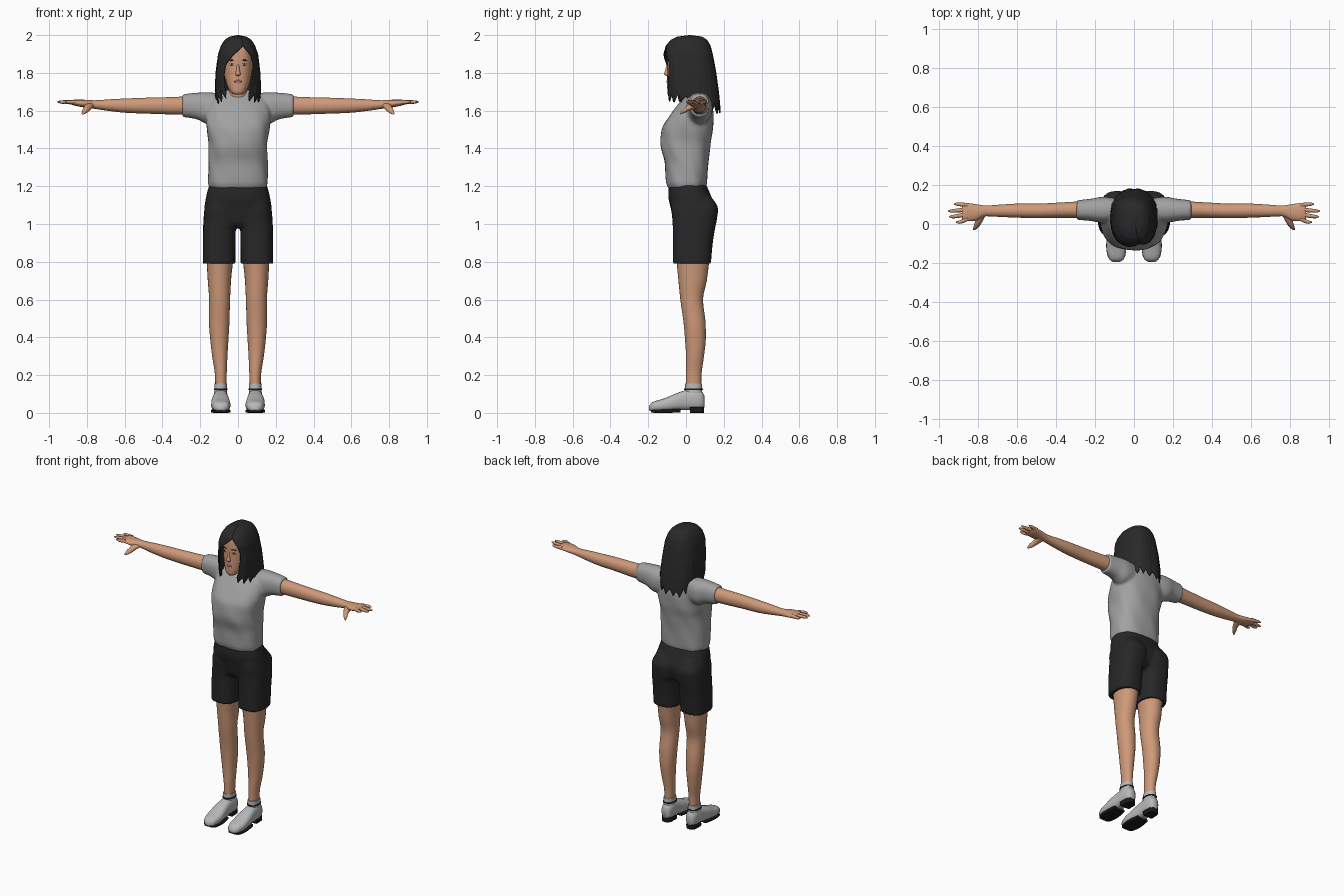
import bpy, bmesh, math, random
from mathutils import Matrix

random.seed(4)
if "Cube" in bpy.data.objects:
    bpy.data.objects.remove(bpy.data.objects["Cube"])


def material(name, r, g, b):
    m = bpy.data.materials.new(name)
    m.use_nodes = True
    m.diffuse_color = (r, g, b, 1)
    node = m.node_tree.nodes["Principled BSDF"]
    node.inputs["Base Color"].default_value = (r, g, b, 1)
    node.inputs["Roughness"].default_value = 0.8
    return m


SKIN = material("warm skin", .62, .32, .19)
SHIRT = material("grey cotton", .36, .36, .36)
SHORTS = material("charcoal cloth", .02, .02, .021)
HAIR = material("black hair", .022, .022, .023)
SHOE = material("pale grey leather", .48, .48, .48)
SOLE = material("black rubber", .01, .01, .01)
LIPS = material("muted lips", .42, .16, .12)
EYE = material("eye white", .5, .48, .45)


def slopes(rows, k):
    """Monotone tangents for column k of a station table."""
    sec = [(q[k] - p[k]) / (q[0] - p[0]) for p, q in zip(rows, rows[1:])]
    mid = [2 * a * b / (a + b) if a * b > 0 else 0 for a, b in zip(sec, sec[1:])]
    return [sec[0]] + mid + [sec[-1]]


def resample(rows, steps):
    """Smoothly interpolate between stations."""
    tangents = [slopes(rows, k) for k in range(len(rows[0]))]
    out = []
    for i, (p, q) in enumerate(zip(rows, rows[1:])):
        h = q[0] - p[0]
        for j in range(steps):
            t = j / steps
            f = t * t * (3 - 2 * t)
            out.append([a + (b - a) * f + h * t * (1 - t) * ((1 - t) * m[i] - t * m[i + 1])
                        for a, b, m in zip(p, q, tangents)])
    return out + [list(rows[-1])]


def loft(bm, axis, rows, power=2.3, sides=28, steps=4, both=False, ripple=0):
    """Skin rounded sections (position, a0, a1, b0, b1) along an axis."""
    along, a, b = {"x": (0, 1, 2), "y": (1, 0, 2), "z": (2, 0, 1)}[axis]
    for side in ((1, -1) if both else (1,)):
        rings = []
        for s, a0, a1, b0, b1 in resample(rows, steps):
            ring = []
            for i in range(sides):
                ang = math.tau * i / sides
                c, d = math.cos(ang), math.sin(ang)
                wave = 1 + ripple * math.sin(7 * ang + 30 * s)
                co = [0, 0, 0]
                co[along] = s
                co[a] = (a0 + a1) / 2 + wave * (a1 - a0) / 2 * math.copysign(abs(c) ** (2 / power), c)
                co[b] = (b0 + b1) / 2 + wave * (b1 - b0) / 2 * math.copysign(abs(d) ** (2 / power), d)
                co[0] *= side
                ring.append(bm.verts.new(co))
            rings.append(ring)
        for p, q in zip(rings, rings[1:]):
            for i in range(sides):
                j = (i + 1) % sides
                bm.faces.new((p[i], p[j], q[j], q[i]))
        bm.faces.new(rings[0])
        bm.faces.new(rings[-1])


def finish(name, bm, mat, voxel=0):
    bmesh.ops.recalc_face_normals(bm, faces=bm.faces)
    mesh = bpy.data.meshes.new(name)
    bm.to_mesh(mesh)
    bm.free()
    mesh.materials.append(mat)
    mesh.shade_smooth()
    mesh.set_sharp_from_angle(angle=math.radians(55))
    obj = bpy.data.objects.new(name, mesh)
    bpy.context.collection.objects.link(obj)
    if voxel:  # fuse overlapping volumes into one garment
        mod = obj.modifiers.new("fuse", "REMESH")
        mod.mode = "VOXEL"
        mod.voxel_size = voxel
        mod.use_smooth_shade = True
        soft = obj.modifiers.new("soften", "SMOOTH")
        soft.iterations = 4
    return obj


def part(name, mat, axis, rows, **options):
    bm = bmesh.new()
    loft(bm, axis, rows, **options)
    return finish(name, bm, mat)


def centred(rows):
    return [(z, -r, r, y0, y1) for z, r, y0, y1 in rows]


# Shirt: torso and sleeves fused
bm = bmesh.new()
loft(bm, "z", centred([
    (1.19, .15, -.095, .105), (1.22, .158, -.105, .112), (1.32, .157, -.112, .118),
    (1.42, .155, -.135, .13), (1.5, .166, -.128, .143), (1.57, .172, -.09, .145),
    (1.63, .165, -.045, .14), (1.67, .14, -.01, .135), (1.695, .1, .01, .12),
    (1.71, .06, .015, .1)]), power=2.5, sides=56, ripple=.012)
loft(bm, "x", [(.08, .02, .13, 1.54, 1.69), (.16, .005, .14, 1.53, 1.697),
               (.22, .015, .13, 1.555, 1.695), (.295, .022, .122, 1.567, 1.687)], both=True)
finish("shirt", bm, SHIRT, .008)

# Shorts: pelvis and two wide legs fused
bm = bmesh.new()
loft(bm, "z", centred([
    (.98, .09, -.04, .1), (1.01, .165, -.065, .14), (1.08, .178, -.08, .157),
    (1.15, .168, -.094, .132), (1.215, .15, -.09, .104)]), power=2.5)
loft(bm, "z", [(.79, .014, .187, -.07, .132), (.9, .013, .186, -.07, .142),
               (.97, .012, .185, -.07, .153), (1.02, -.01, .183, -.072, .163),
               (1.08, -.005, .178, -.078, .17), (1.15, .01, .15, -.075, .13)],
     power=2.6, both=True)
finish("shorts", bm, SHORTS, .008)

# Bare legs
part("legs", SKIN, "z", [
    (.13, .062, .12, 0, .08), (.2, .06, .122, 0, .082), (.3, .056, .137, 0, .095),
    (.4, .05, .148, -.006, .105), (.47, .046, .153, -.012, .104), (.6, .042, .153, -.03, .09),
    (.7, .037, .16, -.04, .11), (.85, .02, .168, -.055, .128)], power=2.1, both=True)

# Arms with palms, fingers and thumbs
part("arms", SKIN, "x", [
    (.25, .03, .118, 1.578, 1.677), (.35, .032, .112, 1.58, 1.672), (.5, .03, .105, 1.585, 1.668),
    (.58, .032, .105, 1.588, 1.665), (.68, .036, .1, 1.598, 1.66), (.76, .04, .095, 1.61, 1.655),
    (.82, .016, .103, 1.618, 1.658), (.87, .014, .108, 1.628, 1.658),
    (.885, .022, .1, 1.635, 1.652)], power=2.1, both=True)
bm = bmesh.new()
for root, tip, reach in ((.026, .01, .915), (.05, .038, .95), (.074, .067, .955), (.097, .102, .925)):
    loft(bm, "x", [(.855, root - .011, root + .011, 1.632, 1.656),
                   (reach - .02, tip - .009, tip + .009, 1.637, 1.655),
                   (reach, tip - .003, tip + .003, 1.643, 1.65)],
         power=2, sides=12, both=True)
loft(bm, "y", [(.06, .755, .815, 1.615, 1.65), (.02, .775, .815, 1.6, 1.635),
               (-.015, .797, .825, 1.585, 1.61), (-.03, .815, .828, 1.58, 1.592)],
     power=2, sides=14, both=True)
finish("fingers_and_thumbs", bm, SKIN)

# Shoes, socks, collars and soles
part("shoes", SHOE, "y", [
    (-.196, .074, .108, .014, .036), (-.18, .052, .128, .008, .056), (-.12, .04, .142, .008, .075),
    (-.06, .045, .14, .012, .1), (0, .052, .132, .015, .12), (.05, .053, .13, .015, .126),
    (.085, .06, .122, .02, .112), (.098, .075, .108, .03, .09)], power=2.6, both=True)
part("socks", SHOE, "z", [(.1, .058, .126, -.006, .086), (.155, .059, .124, -.004, .084)],
     both=True)
part("shoe_collars", SOLE, "z", [(.122, .055, .128, -.01, .089), (.129, .055, .128, -.01, .089)],
     both=True)
bm = bmesh.new()
loft(bm, "y", [(-.185, .06, .12, .003, .014), (-.165, .045, .136, 0, .016), (-.11, .039, .143, 0, .018),
               (-.03, .05, .134, .002, .022)], power=5, both=True)
loft(bm, "y", [(.02, .054, .128, 0, .032), (.075, .056, .126, 0, .032), (.096, .072, .11, 0, .032)],
     power=7, both=True)
finish("soles_and_heels", bm, SOLE)

# Head, neck and nose
part("head", SKIN, "z", centred([
    (1.685, .022, -.088, -.03), (1.7, .04, -.098, 0), (1.74, .06, -.1, .05), (1.8, .074, -.1, .09),
    (1.86, .08, -.1, .11), (1.92, .076, -.096, .11), (1.96, .058, -.075, .09),
    (1.98, .03, -.04, .06)]))
part("neck", SKIN, "z", centred([(1.62, .06, -.005, .1), (1.68, .048, -.01, .085),
                                 (1.76, .048, -.02, .085)]))
part("nose", SKIN, "z", centred([(1.784, .009, -.106, -.08), (1.793, .014, -.117, -.08),
                                 (1.81, .01, -.112, -.08), (1.85, .006, -.1, -.08)]), sides=14)


def face_plates(name, mat, spots, size):
    """Thin oval details lying on the face."""
    bm = bmesh.new()
    for x, y, z in spots:
        place = Matrix.Translation((x, y, z)) @ Matrix.Rotation(x * 9, 4, "Z")
        bmesh.ops.create_uvsphere(bm, u_segments=16, v_segments=8, radius=1,
                                  matrix=place @ Matrix.Diagonal((size[0], .004, size[1], 1)))
    finish(name, bm, mat)


def pair(x, y, z):
    return [(x, y, z), (-x, y, z)]


face_plates("eyes", EYE, pair(.033, -.093, 1.845), (.014, .006))
face_plates("irises", HAIR, pair(.033, -.095, 1.845), (.005, .005))
face_plates("eyebrows", HAIR, pair(.035, -.093, 1.867), (.018, .003))
face_plates("lips", LIPS, [(0, -.099, 1.755)], (.021, .007))


# Hair: a shell parted off centre, opening over the face, with ragged tips
def lookup(rows, z):
    for p, q in zip(rows, rows[1:]):
        if z >= q[0]:
            t = (p[0] - z) / (p[0] - q[0])
            return [a + (b - a) * t for a, b in zip(p, q)][1:]
    return list(rows[-1][1:])


shell = [(2, .005, .015, .025), (1.992, .045, -.045, .085), (1.975, .071, -.08, .112),
         (1.945, .09, -.106, .13), (1.9, .106, -.12, .142), (1.8, .118, -.12, .16),
         (1.7, .122, -.108, .174), (1.56, .108, -.092, .187)]
opening = [(2, .3, .3), (1.945, .31, .31), (1.9, -.2, .62), (1.85, -.58, .74), (1.8, -.64, .7),
           (1.72, -.6, .58), (1.65, -.32, .36), (1.56, -.3, .34)]
COLS, ROWS, POWER = 96, 36, 2.5
strand = [random.uniform(-1, 1) for _ in range(COLS + 1)]
bm = bmesh.new()
grid = []
for r in range(ROWS + 1):
    t = r / ROWS
    row = []
    for c in range(COLS + 1):
        u = c / COLS
        back = math.sin(math.pi * u) ** 3
        tooth = abs(c % 6 / 3 - 1)
        bottom = 1.655 - .075 * back + .04 * tooth + .012 * strand[c // 6]
        z = 2 - (2 - bottom) * t ** 1.7
        w, front, rear = lookup(shell, z)
        low, high = [math.asin(math.copysign(abs(f) ** (POWER / 2), f)) for f in lookup(opening, z)]
        ang = high + (math.tau + low - high) * u
        s, k = math.sin(ang), math.cos(ang)
        lift = 1 + .014 * t * strand[c] * (0 < c < COLS)
        x = lift * w * math.copysign(abs(s) ** (2 / POWER), s)
        y = (front + rear) / 2 - lift * (rear - front) / 2 * math.copysign(abs(k) ** (2 / POWER), k)
        row.append(bm.verts.new((x, y, z)))
    grid.append(row)
for p, q in zip(grid, grid[1:]):
    for c in range(COLS):
        bm.faces.new((p[c], q[c], q[c + 1], p[c + 1]))
bm.faces.new(grid[0][:COLS])
bmesh.ops.remove_doubles(bm, verts=bm.verts, dist=.0002)
hair = finish("hair", bm, HAIR)
thick = hair.modifiers.new("thickness", "SOLIDIFY")
thick.thickness = .006
